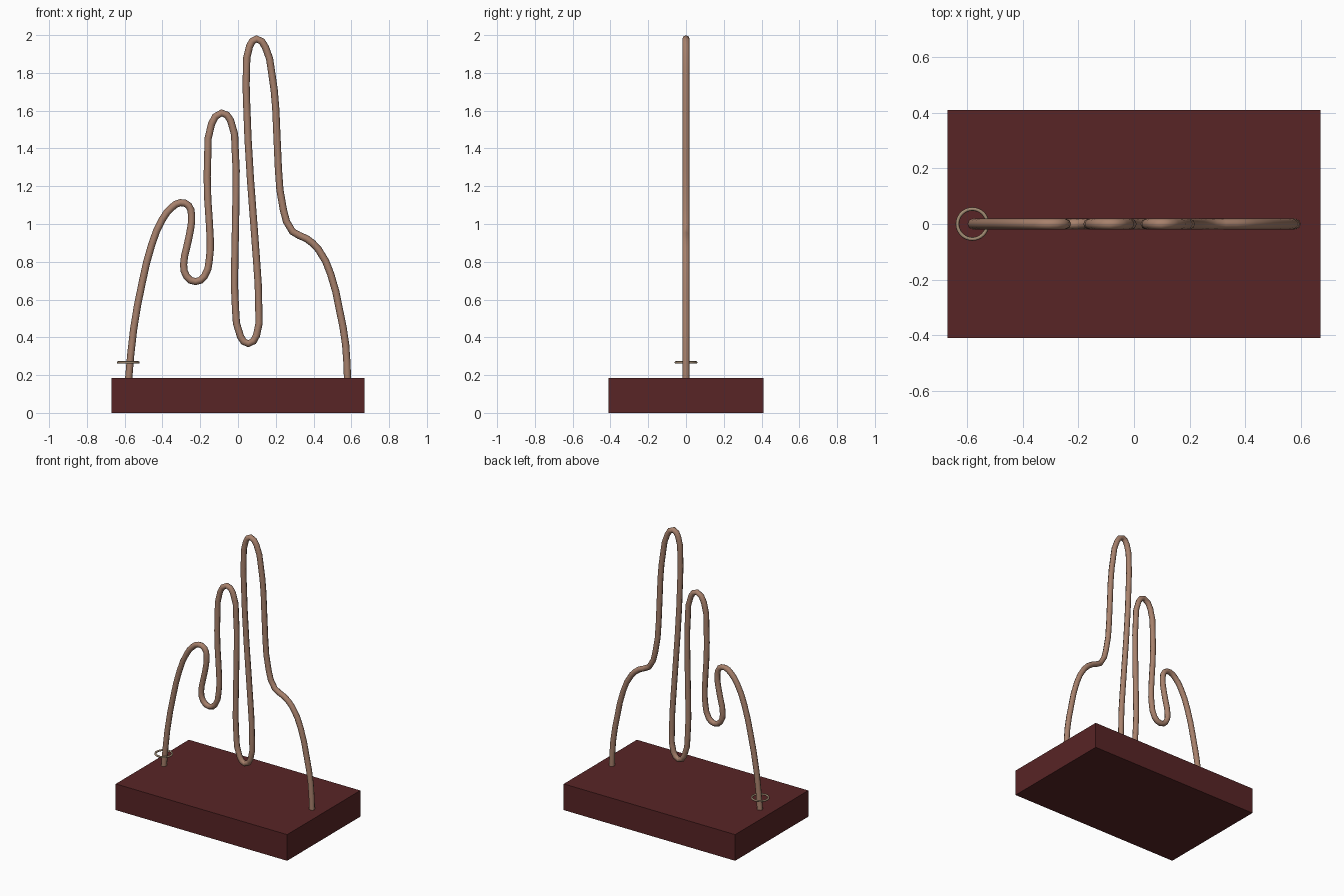
import bpy, math

if "Cube" in bpy.data.objects:
    bpy.data.objects.remove(bpy.data.objects["Cube"])


def material(name, rgb):
    m = bpy.data.materials.new(name)
    m.diffuse_color = (*rgb, 1)
    m.use_nodes = True
    m.node_tree.nodes["Principled BSDF"].inputs["Base Color"].default_value = m.diffuse_color
    return m


wood = material("dark red wood", (0.098, 0.018, 0.019))
copper = material("copper", (0.39, 0.22, 0.15))
brass = material("dull brass", (0.36, 0.26, 0.17))

# Base block
bpy.ops.mesh.primitive_cube_add(size=1, location=(0, 0, 0.0925))
base = bpy.context.object
base.name = "base"
base.scale = (1.342, 0.818, 0.185)
bpy.ops.object.transform_apply(location=False, rotation=False, scale=True)
base.data.materials.append(wood)

# Bent wire: centre line in the x-z plane
path = [(-.58, .17), (-.553, .44), (-.505, .70), (-.457, .89), (-.40, 1.025),
        (-.35, 1.088), (-.305, 1.113), (-.262, 1.098), (-.246, 1.05),
        (-.25, .98), (-.272, .875), (-.288, .785), (-.272, .722), (-.225, .695),
        (-.178, .722), (-.152, .81), (-.147, .92), (-.16, 1.13), (-.16, 1.37),
        (-.14, 1.53), (-.087, 1.588), (-.04, 1.55), (-.015, 1.395),
        (-.01, 1.18), (-.017, .81), (-.013, .547), (.013, .405), (.055, .366),
        (.098, .41), (.11, .547), (.098, .81), (.066, 1.236), (.045, 1.66),
        (.045, 1.82), (.061, 1.94), (.098, 1.98), (.145, 1.936), (.177, 1.81),
        (.20, 1.61), (.214, 1.29), (.24, 1.077), (.288, .96), (.362, .923),
        (.426, .865), (.49, .737), (.537, .547), (.57, .36), (.58, .17)]
curve = bpy.data.curves.new("wire", 'CURVE')
curve.dimensions = '3D'
curve.bevel_depth = 0.019
curve.bevel_resolution = 2
curve.resolution_u = 2
curve.use_fill_caps = True
spline = curve.splines.new('BEZIER')
spline.bezier_points.add(len(path) - 1)
for bp, (x, z) in zip(spline.bezier_points, path):
    bp.co = (x, 0, z)
    bp.handle_left_type = bp.handle_right_type = 'AUTO'
wire = bpy.data.objects.new("bent_wire", curve)
bpy.context.collection.objects.link(wire)
curve.materials.append(copper)
bpy.ops.object.select_all(action='DESELECT')
wire.select_set(True)
bpy.context.view_layer.objects.active = wire
bpy.ops.object.convert(target='MESH')
bpy.ops.object.shade_smooth_by_angle(angle=math.radians(50))

# Loose ring threaded on the wire
bpy.ops.mesh.primitive_torus_add(location=(-.581, 0, .267), major_segments=32,
                                 minor_segments=8, major_radius=.054,
                                 minor_radius=.0065)
ring = bpy.context.object
ring.name = "loose_ring"
ring.data.materials.append(brass)
bpy.ops.object.shade_smooth_by_angle(angle=math.radians(60))
